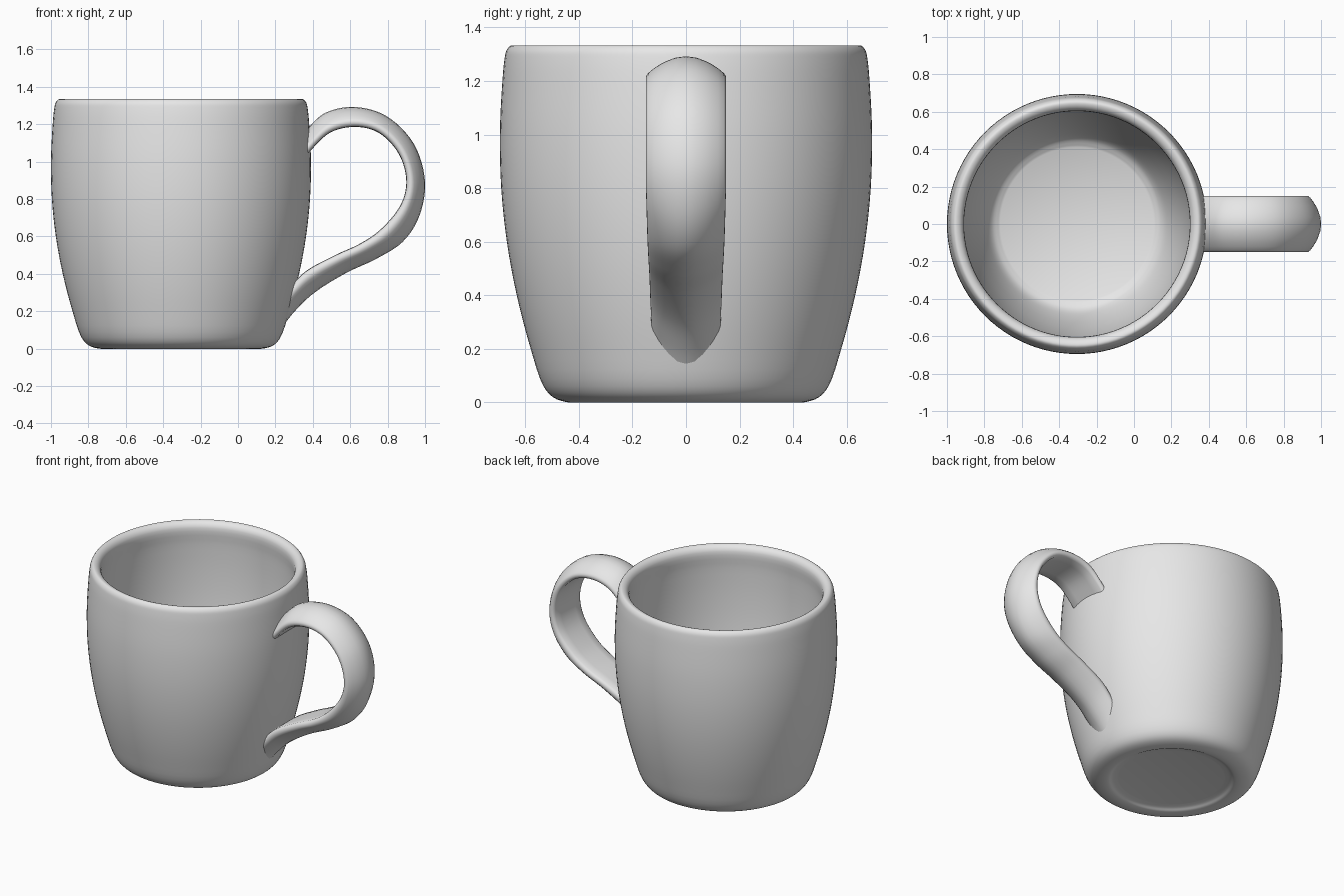
import bpy
import bmesh
import math
from mathutils import Vector, Matrix

if "Cube" in bpy.data.objects:
    bpy.data.objects.remove(bpy.data.objects["Cube"], do_unlink=True)

# Single glazed grey material
glaze = bpy.data.materials.new("grey_glaze")
glaze.use_nodes = True
glaze.diffuse_color = (0.8, 0.8, 0.8, 1)
glaze.node_tree.nodes["Principled BSDF"].inputs["Base Color"].default_value = (0.8, 0.8, 0.8, 1)


def smooth_path(points, steps):
    """Centripetal spline through points of any dimension."""
    pts = [Vector(p) for p in points]
    pts = [2 * pts[0] - pts[1]] + pts + [2 * pts[-1] - pts[-2]]
    path = []
    for i in range(len(pts) - 3):
        a, b, c, d = pts[i:i + 4]
        t0 = 0
        t1 = t0 + math.sqrt((b - a).length)
        t2 = t1 + math.sqrt((c - b).length)
        t3 = t2 + math.sqrt((d - c).length)
        for s in range(steps):
            t = t1 + (t2 - t1) * s / steps
            ab = a.lerp(b, (t - t0) / (t1 - t0))
            bc = b.lerp(c, (t - t1) / (t2 - t1))
            cd = c.lerp(d, (t - t2) / (t3 - t2))
            abc = ab.lerp(bc, (t - t0) / (t2 - t0))
            bcd = bc.lerp(cd, (t - t1) / (t3 - t1))
            path.append(abc.lerp(bcd, (t - t1) / (t2 - t1)))
    return path + [pts[-2]]


def finish(bm, name, location=(0, 0, 0)):
    bmesh.ops.recalc_face_normals(bm, faces=bm.faces)
    mesh = bpy.data.meshes.new(name)
    bm.to_mesh(mesh)
    bm.free()
    mesh.materials.append(glaze)
    obj = bpy.data.objects.new(name, mesh)
    obj.location = location
    bpy.context.collection.objects.link(obj)
    bpy.ops.object.select_all(action="DESELECT")
    obj.select_set(True)
    bpy.context.view_layer.objects.active = obj
    bpy.ops.object.shade_smooth_by_angle(angle=math.radians(40))


# Cup: one lathed profile, from the recessed foot, up the wall, over the rim, down to the floor
foot = [(0, 0.02), (0.33, 0.02)]
wall = [(0.33, 0.02), (0.37, 0.012), (0.395, 0.001), (0.44, 0), (0.495, 0.018), (0.532, 0.06),
        (0.58, 0.2), (0.632, 0.4), (0.669, 0.6), (0.69, 0.8), (0.695, 1.0), (0.687, 1.18),
        (0.678, 1.28), (0.67, 1.315), (0.652, 1.333), (0.625, 1.325), (0.606, 1.295),
        (0.612, 1.18), (0.615, 1.0), (0.608, 0.8), (0.588, 0.6), (0.552, 0.4),
        (0.5, 0.22), (0.455, 0.13), (0.41, 0.1)]
profile = foot[:1] + smooth_path(wall, 4) + [(0, 0.1)]
bm = bmesh.new()
verts = [bm.verts.new((r, 0, z)) for r, z in profile]
edges = [bm.edges.new(pair) for pair in zip(verts, verts[1:])]
bmesh.ops.spin(bm, geom=verts + edges, cent=(0, 0, 0), axis=(0, 0, 1),
               angle=math.tau, steps=96, use_merge=True)
bmesh.ops.remove_doubles(bm, verts=bm.verts, dist=0.0001)
finish(bm, "cup", (-0.305, 0, 0))

# Handle: crowned strap lofted between outer and inner outlines (outer x, z, inner x, z)
outline = [(0.32, 1.11, 0.33, 0.985), (0.38, 1.185, 0.39, 1.06), (0.47, 1.262, 0.49, 1.153),
           (0.62, 1.292, 0.62, 1.185), (0.79, 1.245, 0.75, 1.155), (0.94, 1.095, 0.86, 1.04),
           (1.0, 0.89, 0.9, 0.89), (0.97, 0.71, 0.865, 0.76), (0.88, 0.57, 0.76, 0.635),
           (0.74, 0.48, 0.65, 0.56), (0.58, 0.405, 0.52, 0.5), (0.4, 0.292, 0.36, 0.412),
           (0.3, 0.195, 0.28, 0.33), (0.225, 0.1, 0.22, 0.26)]
# Half cross-section: sideways fraction, depth from inner to outer
half = [(0, 0), (0.5, 0), (0.88, 0.02), (0.97, 0.1), (1, 0.22), (0.99, 0.32),
        (0.94, 0.42), (0.8, 0.58), (0.65, 0.72), (0.5, 0.83), (0.25, 0.96), (0, 1)]
section = half + [(-u, t) for u, t in half[-2:0:-1]]
bm = bmesh.new()
rings = []
path = smooth_path(outline, 6)
for i, (ox, oz, ix, iz) in enumerate(path):
    k = i / (len(path) - 1)
    width = 0.15 - 0.024 * max(0, (k - 0.5) / 0.5)
    rings.append([bm.verts.new((ix + (ox - ix) * t, u * width, iz + (oz - iz) * t))
                  for u, t in section])
for a, b in zip(rings, rings[1:]):
    for j in range(len(section)):
        n = (j + 1) % len(section)
        bm.faces.new((a[j], a[n], b[n], b[j]))
bm.faces.new(rings[0])
bm.faces.new(rings[-1])
finish(bm, "handle")
